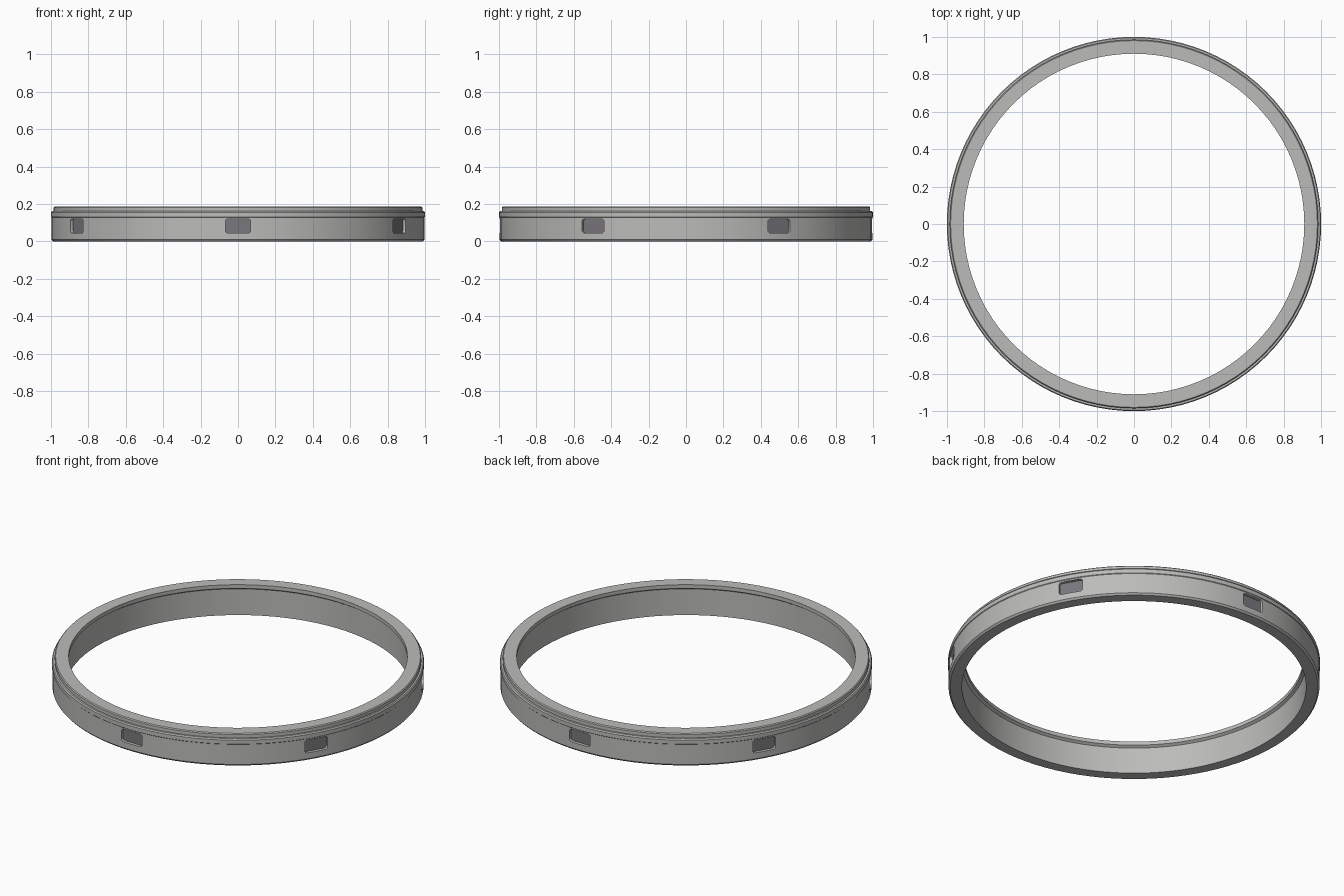
import bpy, bmesh, math
from mathutils import Matrix, Vector

cube = bpy.data.objects.get("Cube")
if cube:
    bpy.data.objects.remove(cube, do_unlink=True)

SEGMENTS = 96
SLOTS = 6
FLOOR_RADIUS = 0.978


def material(name, colour):
    mat = bpy.data.materials.new(name)
    mat.use_nodes = True
    mat.diffuse_color = colour
    bsdf = mat.node_tree.nodes["Principled BSDF"]
    bsdf.inputs["Base Color"].default_value = colour
    return mat


def make_object(name, bm, mats=()):
    bmesh.ops.recalc_face_normals(bm, faces=bm.faces)
    mesh = bpy.data.meshes.new(name)
    bm.to_mesh(mesh)
    bm.free()
    obj = bpy.data.objects.new(name, mesh)
    bpy.context.collection.objects.link(obj)
    for mat in mats:
        mesh.materials.append(mat)
    return obj


body_grey = material("light grey", (0.5, 0.5, 0.49, 1))
slot_grey = material("slate grey", (0.19, 0.185, 0.205, 1))

# Ring: closed cross-section (radius, height) spun round the z axis
profile = [(0.925, 0), (0.988, 0), (0.997, 0.01), (0.997, 0.129), (1, 0.132),
           (1, 0.155), (0.995, 0.162), (0.985, 0.162), (0.985, 0.182),
           (0.98, 0.187), (0.91, 0.187), (0.91, 0.165), (0.925, 0.155)]
bm = bmesh.new()
rings = []
for i in range(SEGMENTS):
    a = math.tau * i / SEGMENTS
    rings.append([bm.verts.new((r * math.cos(a), r * math.sin(a), z)) for r, z in profile])
for i in range(SEGMENTS):
    this, after = rings[i], rings[(i + 1) % SEGMENTS]
    for j in range(len(profile)):
        k = (j + 1) % len(profile)
        bm.faces.new((this[j], after[j], after[k], this[k]))
ring = make_object("ring", bm, (body_grey, slot_grey))

# Cutter: rounded rectangles, pushed outward, repeated round the rim
half_w, half_h, corner, mid_z = 0.068, 0.038, 0.016, 0.083
outline = []
for q, (sx, sz) in enumerate([(1, 1), (-1, 1), (-1, -1), (1, -1)]):
    for s in range(5):
        a = math.pi / 2 * (q + s / 4)
        outline.append((sx * (half_w - corner) + corner * math.cos(a),
                        sz * (half_h - corner) + corner * math.sin(a)))
bm = bmesh.new()
for n in range(SLOTS):
    turn = Matrix.Rotation(math.tau * n / SLOTS + math.pi / 6, 4, "Z")
    floor = bm.faces.new([bm.verts.new(turn @ Vector((FLOOR_RADIUS, t, mid_z + h)))
                          for t, h in outline])
    walls = bmesh.ops.extrude_face_region(bm, geom=[floor], use_keep_orig=True)
    moved = [v for v in walls["geom"] if isinstance(v, bmesh.types.BMVert)]
    bmesh.ops.translate(bm, verts=moved, vec=turn @ Vector((0.06, 0, 0)))
cutter = make_object("slot_cutter", bm)
cutter.hide_render = True

# Cut the slots and keep the result
cut = ring.modifiers.new("slots", "BOOLEAN")
cut.operation = "DIFFERENCE"
cut.solver = "EXACT"
cut.object = cutter
bpy.context.view_layer.objects.active = ring
ring.select_set(True)
bpy.ops.object.modifier_apply(modifier=cut.name)
bpy.data.objects.remove(cutter, do_unlink=True)

# Darken the slot floors
for face in ring.data.polygons:
    c = face.center
    flat = Vector((c.x, c.y, 0))
    on_floor = abs(flat.length - FLOOR_RADIUS) < 0.004 and 0.04 < c.z < 0.13
    face.material_index = int(on_floor and face.normal.dot(flat.normalized()) > 0.9)

bpy.ops.object.shade_smooth_by_angle(angle=math.radians(20))
